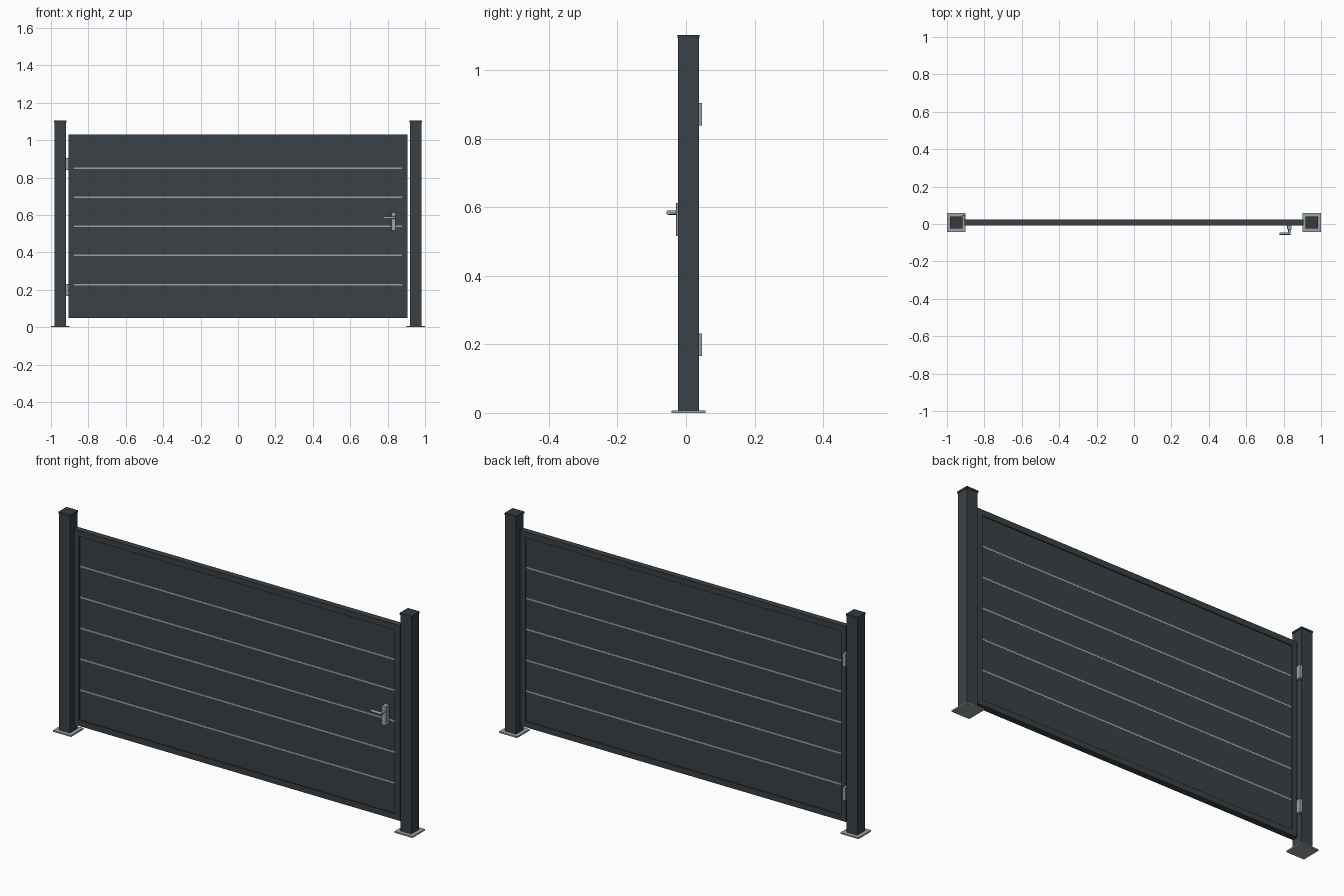
import bpy, math
from mathutils import Vector

if "Cube" in bpy.data.objects:
    bpy.data.objects.remove(bpy.data.objects["Cube"])

YC = 0.0075  # depth centre of posts and gate leaf


def material(name, rgb):
    m = bpy.data.materials.new(name)
    m.diffuse_color = (*rgb, 1)
    m.use_nodes = True
    m.node_tree.nodes["Principled BSDF"].inputs["Base Color"].default_value = m.diffuse_color
    return m


ANTHRACITE = material("anthracite", (0.042, 0.053, 0.060))
DARK = material("dark_cap", (0.034, 0.042, 0.047))
METAL = material("brushed_metal", (0.33, 0.36, 0.38))


def finish(o, name, mat):
    o.name = o.data.name = name
    o.data.materials.append(mat)
    return o


def box(name, x, y, z, mat, bevel=0):
    """Box from (min, max) ranges on each axis."""
    bpy.ops.mesh.primitive_cube_add(size=1)
    o = bpy.context.object
    c = Vector([(r[0] + r[1]) / 2 for r in (x, y, z)])
    s = [r[1] - r[0] for r in (x, y, z)]
    for v in o.data.vertices:
        v.co = Vector([v.co[i] * s[i] for i in range(3)])
    o.location = c
    if bevel:
        b = o.modifiers.new("bevel", 'BEVEL')
        b.width, b.segments = bevel, 2
    return finish(o, name, mat)


def rod(name, a, b, r, mat):
    """Cylinder between two points."""
    a, b = Vector(a), Vector(b)
    bpy.ops.mesh.primitive_cylinder_add(vertices=20, radius=r, depth=(b - a).length,
                                        location=(a + b) / 2)
    o = bpy.context.object
    o.rotation_euler = (b - a).to_track_quat('Z', 'Y').to_euler()
    bpy.ops.object.shade_smooth_by_angle(angle=math.radians(40))
    return finish(o, name, mat)


def around(c, h):
    return (c - h, c + h)


# Posts with foot plates and caps
for side, sx in (("left", -0.95), ("right", 0.95)):
    box(side + "_foot_plate", around(sx, 0.05), around(YC, 0.05), (0, 0.007), METAL)
    box(side + "_post", around(sx, 0.0305), around(YC, 0.0305), (0.007, 1.095), ANTHRACITE)
    box(side + "_post_cap", around(sx, 0.0325), around(YC, 0.0325), (1.095, 1.104), DARK)

# Gate frame
X0, Z0, Z1, W = 0.907, 0.048, 1.03, 0.029
FY = around(YC, 0.0155)
box("frame_bottom", (-X0, X0), FY, (Z0, Z0 + W), ANTHRACITE)
box("frame_top", (-X0, X0), FY, (Z1 - W, Z1), ANTHRACITE)
box("frame_left", (-X0, -X0 + W), FY, (Z0 + W, Z1 - W), ANTHRACITE)
box("frame_right", (X0 - W, X0), FY, (Z0 + W, Z1 - W), ANTHRACITE)

# Six slats separated by five metal strips
strips = [0.228 + 0.1555 * i for i in range(5)]
edges = [Z0 + W] + strips + [Z1 - W]
for i in range(6):
    lo = edges[i] + (0.004 if i > 0 else 0)
    hi = edges[i + 1] - (0.004 if i < 5 else 0)
    box(f"slat_{i + 1}", (-X0 + W, X0 - W), around(YC, 0.010), (lo, hi), ANTHRACITE)
for i, z in enumerate(strips):
    box(f"metal_strip_{i + 1}", (-X0 + W, X0 - W), around(YC, 0.0105), around(z, 0.004), METAL)

# Hinges bridging the gap on the rear left
for name, z in (("lower_hinge", 0.199), ("upper_hinge", 0.872)):
    box(name, (-0.9195, -0.903), (0.021, 0.047), around(z, 0.033), METAL, 0.002)

# Handle: back plate, neck and lever
HX, HZ = 0.831, 0.585
box("handle_plate", around(HX, 0.012), (-0.029, 0.0), (0.516, 0.613), METAL, 0.002)
rod("handle_neck", (HX, -0.028, HZ), (HX, -0.052, HZ), 0.0065, METAL)
rod("handle_lever", (HX + 0.007, -0.051, HZ), (0.778, -0.051, HZ), 0.0065, METAL)
